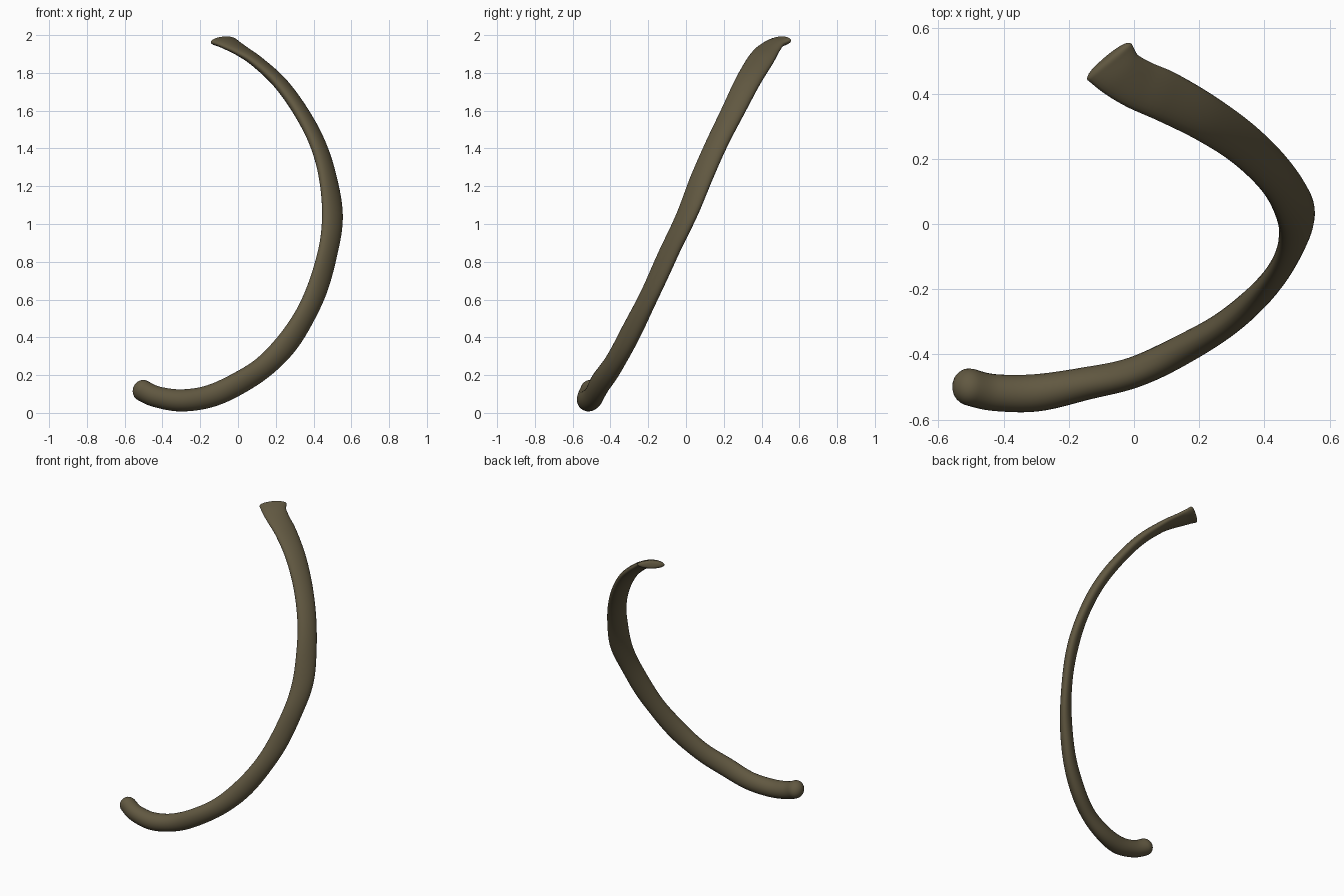
import bpy, bmesh, math
from mathutils import Vector

if "Cube" in bpy.data.objects:
    bpy.data.objects.remove(bpy.data.objects["Cube"])

# Centre line stations: x, y, z, half width, half thickness, twist in degrees
STATIONS = [
    (-.505, -.50, .118, .060, .054, 30), (-.43, -.517, .085, .058, .055, 40),
    (-.30, -.518, .066, .060, .056, 45), (-.15, -.49, .088, .060, .050, 45),
    (0, -.455, .155, .061, .047, 45), (.15, -.385, .255, .062, .045, 45),
    (.29, -.30, .41, .063, .042, 45), (.405, -.195, .62, .062, .036, 45),
    (.475, -.09, .85, .064, .033, 45), (.50, .005, 1.05, .068, .035, 45),
    (.475, .085, 1.25, .067, .035, 40), (.42, .165, 1.43, .066, .035, 34),
    (.33, .25, 1.60, .067, .035, 30), (.22, .325, 1.75, .071, .034, 30),
    (.10, .39, 1.86, .076, .030, 32), (.02, .425, 1.915, .076, .027, 38),
    (-.04, .46, 1.95, .077, .026, 46), (-.075, .497, 1.967, .086, .026, 50),
]
SIDES, STEPS = 24, 6
PLANE = Vector((0, .9, -.44)).normalized()  # normal of the plane the bone bows in


def spline(i, t):
    """Catmull-Rom value of every station channel."""
    n = len(STATIONS) - 1
    p = [STATIONS[min(max(j, 0), n)] for j in range(i - 1, i + 3)]
    return [.5 * (2 * b + (c - a) * t + (2 * a - 5 * b + 4 * c - d) * t * t
                  + (3 * b - a - 3 * c + d) * t ** 3) for a, b, c, d in zip(*p)]


rows = [spline(i, k / STEPS) for i in range(len(STATIONS) - 1) for k in range(STEPS)]
rows.append(list(STATIONS[-1]))
centres = [Vector(r[:3]) for r in rows]
tangents = [(centres[min(i + 1, len(rows) - 1)] - centres[max(i - 1, 0)]).normalized()
            for i in range(len(rows))]


def cap(index, length, sign, power):
    """Stations that round off one end."""
    out = []
    for k in range(1, 7):
        a = k / 6 * math.pi / 2 * .96
        c = centres[index] + tangents[index] * sign * length * math.sin(a)
        s = math.cos(a) ** power
        r = rows[index]
        out.append((c, tangents[index], r[3] * s, r[4] * s, r[5]))
    return out


body = [(c, t, r[3], r[4], r[5]) for c, t, r in zip(centres, tangents, rows)]
sections = cap(0, .052, -1, 1)[::-1] + body + cap(-1, .018, 1, .5)

# Rib: oval sections lofted along the centre line
bm = bmesh.new()
rings = []
for c, t, w, h, twist in sections:
    n = (PLANE - t * PLANE.dot(t)).normalized()
    o = n.cross(t)
    a = math.radians(twist)
    wide = n * math.cos(a) + o * math.sin(a)
    thin = o * math.cos(a) - n * math.sin(a)
    ring = []
    for k in range(SIDES):
        u = 2 * math.pi * k / SIDES
        bump = 1 + .02 * math.sin(14 * c.z + 9 * c.x + 2 * u)
        ring.append(bm.verts.new(c + (wide * w * math.cos(u) + thin * h * math.sin(u)) * bump))
    rings.append(ring)
for r0, r1 in zip(rings, rings[1:]):
    for k in range(SIDES):
        j = (k + 1) % SIDES
        bm.faces.new((r0[k], r0[j], r1[j], r1[k]))
bm.faces.new(rings[0])
bm.faces.new(rings[-1])
bmesh.ops.recalc_face_normals(bm, faces=bm.faces)
for f in bm.faces:
    f.smooth = True

mesh = bpy.data.meshes.new("rib_bone")
bm.to_mesh(mesh)
bm.free()
rib = bpy.data.objects.new("rib_bone", mesh)
bpy.context.collection.objects.link(rib)

# Dark olive-brown bone colour
mat = bpy.data.materials.new("bone")
mat.diffuse_color = (.12, .098, .053, 1)
mat.use_nodes = True
mat.node_tree.nodes["Principled BSDF"].inputs["Base Color"].default_value = mat.diffuse_color
mesh.materials.append(mat)
